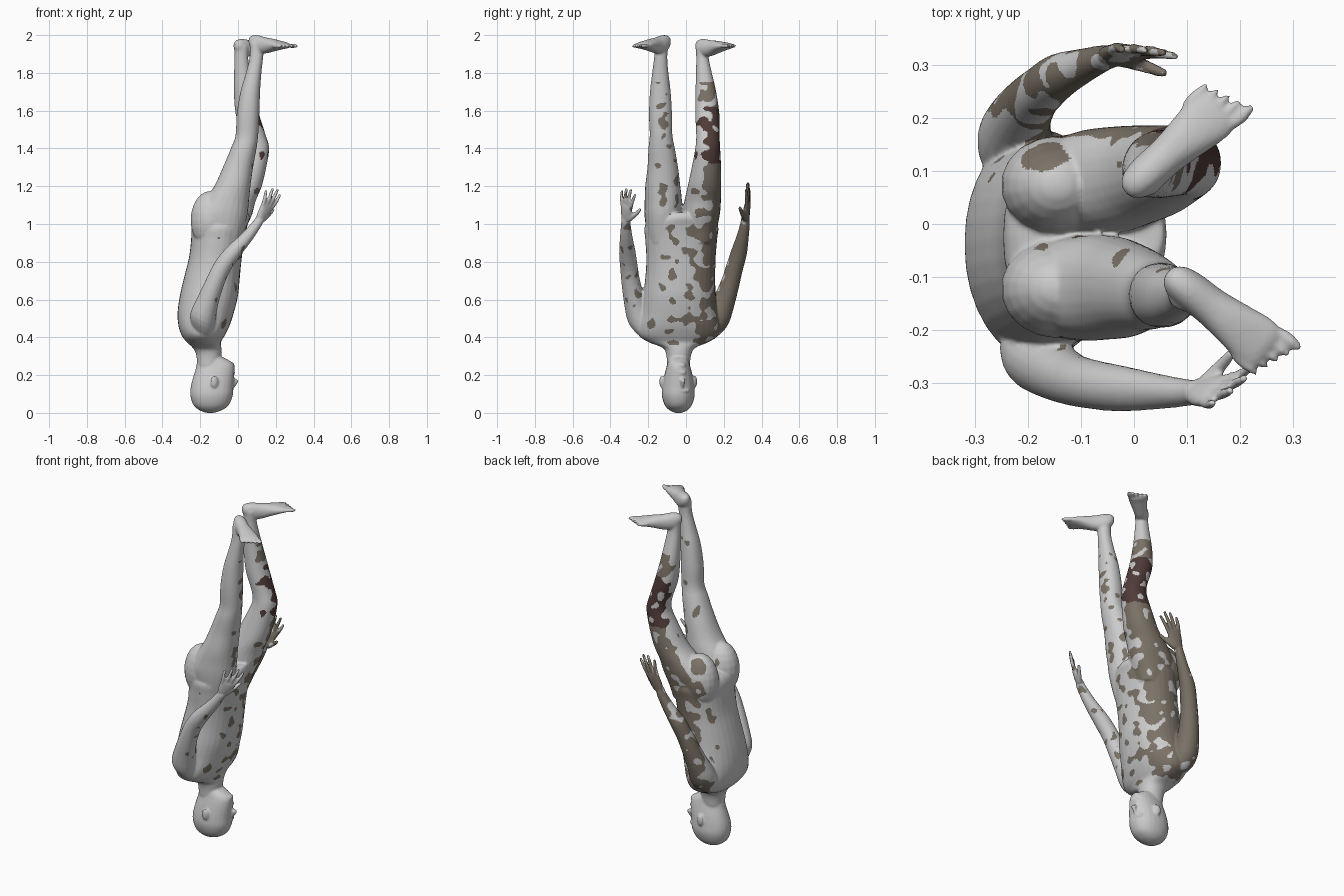
import bpy, bmesh, math
from mathutils import Vector, Matrix, noise

bm = bmesh.new()


def spline(rows, sub=4):
    out = []
    for i in range(len(rows) - 1):
        a, b, c, d = (rows[max(0, min(len(rows) - 1, i + k))] for k in (-1, 0, 1, 2))
        for s in range(sub):
            t = s / sub
            out.append([0.5 * (2 * q + (r - p) * t + (2 * p - 5 * q + 4 * r - w) * t * t
                               + (3 * q - p - 3 * r + w) * t ** 3) for p, q, r, w in zip(a, b, c, d)])
    return out + [list(rows[-1])]


def loft(rows, to_ring, n=24, sub=4, power=0.92):
    """Skin smooth elliptical sections; to_ring gives centre and two half axes."""
    def sp(v):
        return math.copysign(abs(v) ** power, v)
    rings = []
    for row in spline(rows, sub):
        c, u, v = to_ring(row)
        rings.append([bm.verts.new(c + u * sp(math.cos(2 * math.pi * k / n))
                                   + v * sp(math.sin(2 * math.pi * k / n))) for k in range(n)])
    faces = [bm.faces.new(rings[0]), bm.faces.new(rings[-1][::-1])]
    for a, b in zip(rings, rings[1:]):
        for k in range(n):
            faces.append(bm.faces.new((a[k], b[k], b[(k + 1) % n], a[(k + 1) % n])))
    bmesh.ops.recalc_face_normals(bm, faces=faces)


def box_ring(r):
    z, x0, x1, y0, y1 = r
    return (Vector(((x0 + x1) / 2, (y0 + y1) / 2, z)),
            Vector(((x1 - x0) / 2, 0, 0)), Vector((0, (y1 - y0) / 2, 0)))


def leg_ring(r):
    z, cx, cy, rx, ry = r
    return Vector((cx, cy, z)), Vector((rx, 0, 0)), Vector((0, ry, 0))


def tube(points, n=14):
    """Round tube through (x, y, z, radius) points."""
    d = (Vector(points[-1][:3]) - Vector(points[0][:3])).normalized()
    u = d.orthogonal().normalized()
    v = d.cross(u)
    loft(points, lambda r: (Vector(r[:3]), u * r[3], v * r[3]), n, 3, 1)


def blob(c, size, rot=0):
    m = Matrix.Translation(c) @ Matrix.Rotation(rot, 4, 'Z') @ Matrix.Diagonal((*size, 1))
    bmesh.ops.create_uvsphere(bm, u_segments=18, v_segments=12, radius=1, matrix=m)


# Head, crown down, facing +x
loft([(0.0, -0.165, -0.13, -0.055, -0.025), (0.012, -0.2, -0.09, -0.085, 0.005),
      (0.04, -0.235, -0.05, -0.112, 0.03), (0.09, -0.252, -0.028, -0.128, 0.046),
      (0.14, -0.25, -0.024, -0.126, 0.044), (0.19, -0.237, -0.02, -0.117, 0.037),
      (0.23, -0.225, -0.018, -0.107, 0.027), (0.255, -0.22, -0.022, -0.1, 0.02),
      (0.275, -0.217, -0.042, -0.095, 0.015), (0.295, -0.217, -0.08, -0.09, 0.01)], box_ring)
# Nose, brow, lips, chin and ears
tube([(-0.03, -0.02, 0.13, 0.008), (-0.018, -0.018, 0.15, 0.010), (-0.012, -0.016, 0.172, 0.014),
      (-0.027, -0.018, 0.184, 0.010)])
blob((-0.042, -0.03, 0.118), (0.018, 0.05, 0.014))
blob((-0.029, -0.024, 0.213), (0.013, 0.024, 0.012))
blob((-0.038, -0.03, 0.252), (0.02, 0.03, 0.018))
for s in (-1, 1):
    blob((-0.125, -0.041 + s * 0.088, 0.165), (0.021, 0.011, 0.033), -s * 0.3)

# Neck and torso
loft([(0.25, -0.215, -0.095, -0.1, 0.02), (0.31, -0.222, -0.088, -0.105, 0.028),
      (0.345, -0.24, -0.088, -0.125, 0.05), (0.375, -0.272, -0.09, -0.2, 0.12),
      (0.41, -0.298, -0.07, -0.25, 0.17), (0.46, -0.315, -0.045, -0.255, 0.178),
      (0.53, -0.32, -0.022, -0.24, 0.165), (0.62, -0.308, 0.0, -0.228, 0.157),
      (0.72, -0.285, 0.01, -0.215, 0.155), (0.82, -0.26, 0.02, -0.21, 0.157),
      (0.92, -0.248, 0.035, -0.216, 0.165), (0.99, -0.245, 0.05, -0.218, 0.17),
      (1.03, -0.22, 0.062, -0.17, 0.13), (1.06, -0.15, 0.055, -0.09, 0.055)], box_ring, 32)
for y in (-0.122, 0.073):
    blob((-0.145, y, 1.02), (0.107, 0.094, 0.155))

# Legs
loft([(0.9, -0.08, -0.12, 0.09, 0.075), (0.97, -0.085, -0.12, 0.115, 0.09),
      (1.05, -0.085, -0.121, 0.135, 0.099), (1.12, -0.062, -0.12, 0.12, 0.099),
      (1.2, -0.03, -0.123, 0.096, 0.093),
      (1.3, 0.0, -0.123, 0.08, 0.081), (1.4, 0.03, -0.129, 0.068, 0.07),
      (1.47, 0.047, -0.132, 0.06, 0.06), (1.58, 0.053, -0.135, 0.06, 0.061),
      (1.7, 0.065, -0.136, 0.052, 0.055), (1.8, 0.083, -0.136, 0.041, 0.043),
      (1.88, 0.097, -0.134, 0.036, 0.035), (1.96, 0.102, -0.13, 0.038, 0.034)], leg_ring)
loft([(0.9, -0.07, 0.075, 0.09, 0.07), (0.97, -0.07, 0.075, 0.11, 0.088),
      (1.05, -0.06, 0.08, 0.135, 0.099), (1.12, -0.025, 0.088, 0.118, 0.097),
      (1.2, 0.03, 0.098, 0.096, 0.089),
      (1.3, 0.068, 0.108, 0.082, 0.078), (1.4, 0.097, 0.115, 0.068, 0.066),
      (1.47, 0.085, 0.116, 0.062, 0.062), (1.58, 0.05, 0.113, 0.062, 0.064),
      (1.7, 0.03, 0.105, 0.052, 0.055), (1.8, 0.022, 0.095, 0.043, 0.042),
      (1.88, 0.018, 0.087, 0.036, 0.033), (1.94, 0.018, 0.085, 0.037, 0.033)], leg_ring)


# Feet, soles up, with toes
def foot(heel, toe, drop, inner):
    h = Vector((*heel, 0))
    d = (Vector((*toe, 0)) - h).normalized()
    side = Vector((-d.y, d.x, 0)) * inner

    def ring(r):
        t, w, z0, z1 = r
        lift = drop * (1 - t / 0.26)
        return (h + d * t + Vector((0, 0, (z0 + z1) / 2 - lift)), side * w,
                Vector((0, 0, (z1 - z0) / 2)))
    loft([(-0.004, 0.012, 1.955, 1.985), (0.012, 0.028, 1.93, 1.997), (0.045, 0.036, 1.905, 2.0),
          (0.1, 0.037, 1.903, 1.988), (0.15, 0.043, 1.913, 1.98), (0.2, 0.05, 1.924, 1.969),
          (0.228, 0.048, 1.928, 1.962), (0.238, 0.04, 1.933, 1.955)], ring)
    for k in range(5):
        p = h + d * (0.252 - 0.009 * k) + side * (0.039 - 0.0215 * k + (0 if k == 0 else -0.002))
        r = 0.013 if k == 0 else 0.0085
        blob((p.x, p.y, 1.943), (0.034, r, 0.012), math.atan2(d.y, d.x))


foot((0.066, -0.095), (0.29, -0.266), 0.0, 1)
foot((-0.012, 0.062), (0.188, 0.243), 0.024, -1)

# Arms
tube([(-0.19, -0.19, 0.405, 0.035), (-0.19, -0.205, 0.44, 0.062), (-0.187, -0.238, 0.5, 0.072),
      (-0.16, -0.27, 0.59, 0.059),
      (-0.122, -0.292, 0.69, 0.05), (-0.085, -0.302, 0.77, 0.047), (-0.028, -0.311, 0.85, 0.044),
      (0.045, -0.317, 0.93, 0.034), (0.1, -0.319, 1.0, 0.026), (0.118, -0.318, 1.03, 0.024)], 20)
tube([(-0.23, 0.11, 0.405, 0.035), (-0.23, 0.127, 0.44, 0.062), (-0.226, 0.16, 0.5, 0.072),
      (-0.215, 0.2, 0.59, 0.06),
      (-0.193, 0.235, 0.69, 0.05), (-0.17, 0.257, 0.77, 0.046), (-0.14, 0.281, 0.85, 0.043),
      (-0.095, 0.3, 0.93, 0.033), (-0.06, 0.313, 1.0, 0.026), (-0.05, 0.315, 1.03, 0.024)], 20)


# Hands: flat palm, four fanned fingers and a thumb
def hand(wrist, tip, side, inward):
    w, t = Vector(wrist), Vector(tip)
    d = (t - w).normalized()
    s = Vector(side)
    s = (s - d * s.dot(d)).normalized()
    nrm = Vector(inward)
    nrm = (nrm - d * nrm.dot(d) - s * nrm.dot(s)).normalized()
    size = (t - w).length
    loft([(0, 0.02, 0.018), (0.2, 0.034, 0.019), (0.42, 0.042, 0.016), (0.52, 0.038, 0.012)],
         lambda r: (w + d * size * r[0], s * r[1], nrm * r[2]), 18)
    for k, length in enumerate((0.92, 1.0, 0.96, 0.82)):
        off = 0.031 - 0.021 * k
        base = w + d * size * 0.45 + s * off
        end = w + d * size * length + s * off * 1.6 + nrm * 0.012
        mid = (base + end) / 2 - nrm * 0.004
        tube([(*base, 0.011), (*mid, 0.0105), (*end, 0.008), (*(end + d * 0.006), 0.004)], 10)
    a = w + d * size * 0.12 + s * 0.018
    b = w + d * size * 0.32 + s * 0.052 + nrm * 0.016
    c = w + d * size * 0.5 + s * 0.075 + nrm * 0.03
    tube([(*a, 0.017), (*b, 0.013), (*c, 0.009), (*(c + d * 0.006), 0.004)], 10)


hand((0.108, -0.318, 1.01), (0.205, -0.312, 1.182), (0.75, 0.6, 0), (-0.6, 0.75, 0))
hand((-0.055, 0.314, 1.01), (0.042, 0.338, 1.215), (1, -0.1, 0), (0, -1, 0))

# Fuse the parts into one skin
mesh = bpy.data.meshes.new("body")
bm.to_mesh(mesh)
bm.free()
body = bpy.data.objects.new("body", mesh)
bpy.context.collection.objects.link(body)
rem = body.modifiers.new("fuse", 'REMESH')
rem.mode, rem.voxel_size = 'VOXEL', 0.0055
smo = body.modifiers.new("soften", 'SMOOTH')
smo.factor, smo.iterations = 0.5, 7
bpy.context.view_layer.objects.active = body
body.select_set(True)
bpy.ops.object.convert(target='MESH')
mesh = body.data
bpy.ops.object.shade_smooth()

# Mottled skin colours
for name, col in (("skin", (0.54, 0.54, 0.54)), ("brown", (0.2, 0.17, 0.135)), ("dark_red", (0.08, 0.045, 0.04))):
    m = bpy.data.materials.new(name)
    m.diffuse_color = (*col, 1)
    mesh.materials.append(m)
for f in mesh.polygons:
    c, nv = f.center, f.normal
    bias = max(-0.6, min(0.3, c.y * 4 - 0.65)) + 0.35 * nv.x + 0.25 * nv.y
    if 0.36 < c.z < 1.75 and noise.noise(c * 20) + bias > 0:
        f.material_index = 2 if c.y > 0 and 1.32 < c.z < 1.62 else 1
